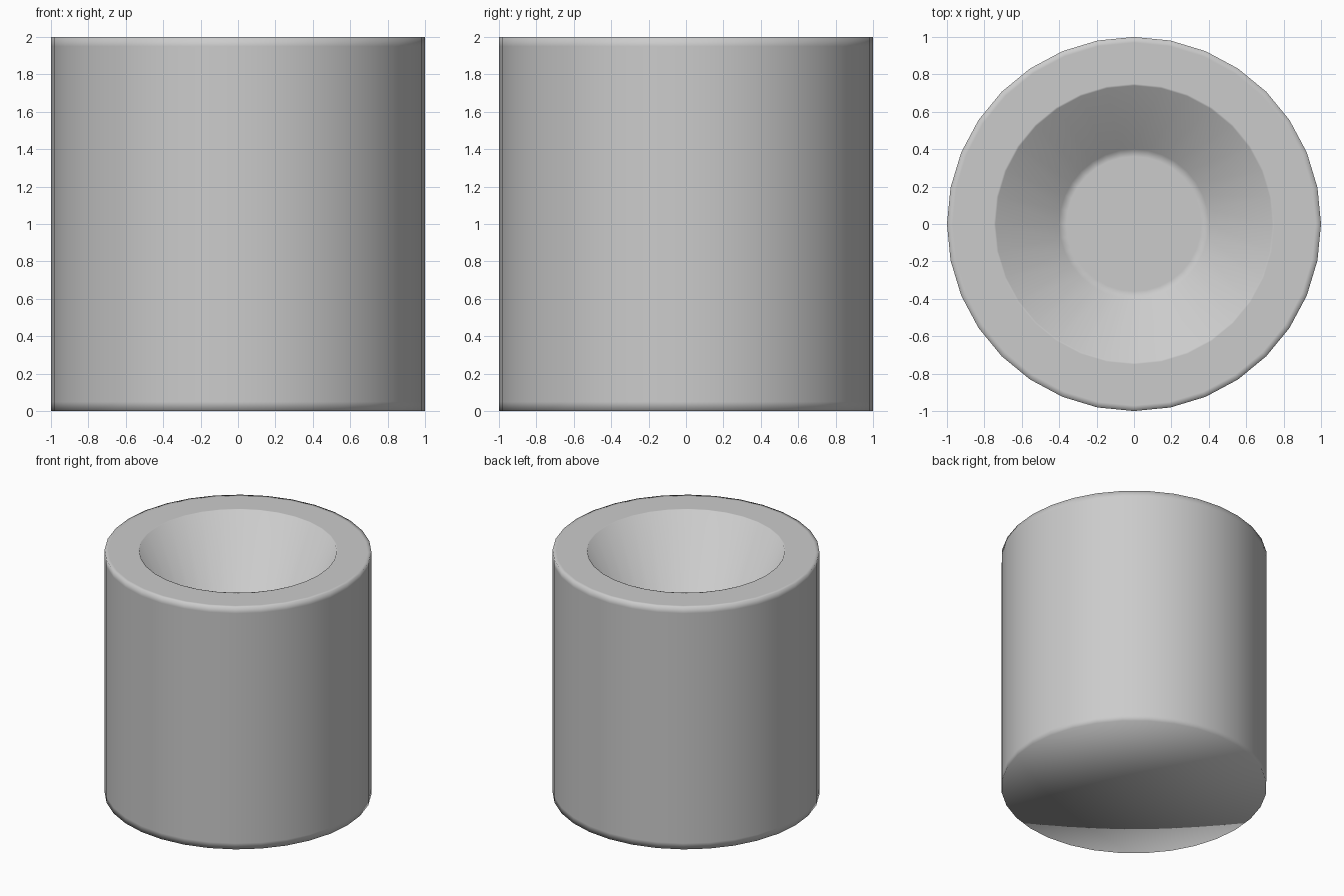
import bpy, bmesh, math

if "Cube" in bpy.data.objects:
    bpy.data.objects.remove(bpy.data.objects["Cube"])

SIDES = 32

# Cup outline from outer base, over the rim, down the tapered well.
# Closely spaced pairs are support loops that keep the smooth shading tight.
PROFILE = [
    (1.00, 0.00), (1.00, 0.05), (1.00, 1.95), (1.00, 2.00),
    (0.97, 2.00), (0.75, 2.00), (0.74, 2.00),
    (0.40, 1.20), (0.36, 1.20),
]


def ring(bm, r, z):
    step = 2 * math.pi / SIDES
    return [bm.verts.new((r * math.cos(i * step), r * math.sin(i * step), z))
            for i in range(SIDES)]


def lathe(name, profile):
    bm = bmesh.new()
    rings = [ring(bm, r, z) for r, z in profile]
    for a, b in zip(rings, rings[1:]):
        for i in range(SIDES):
            j = (i + 1) % SIDES
            bm.faces.new((a[i], a[j], b[j], b[i]))
    # Flat underside as a fan, and flat well floor
    hub = bm.verts.new((0, 0, profile[0][1]))
    for i in range(SIDES):
        bm.faces.new((hub, rings[0][(i + 1) % SIDES], rings[0][i]))
    bm.faces.new(rings[-1])
    for f in bm.faces:
        f.smooth = True
    mesh = bpy.data.meshes.new(name)
    bm.to_mesh(mesh)
    bm.free()
    obj = bpy.data.objects.new(name, mesh)
    bpy.context.collection.objects.link(obj)
    return obj


lathe("cup_body", PROFILE)
